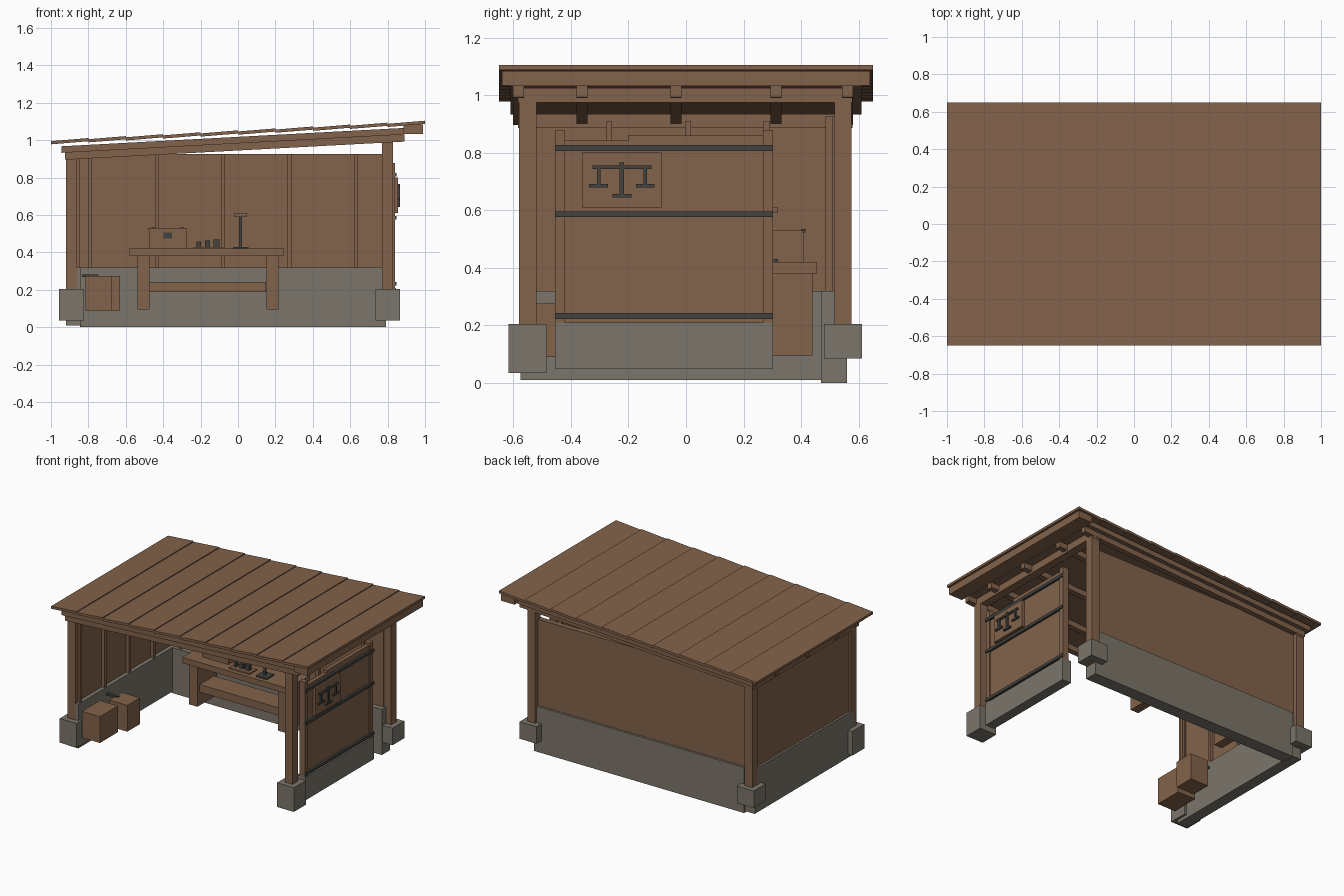
import bpy
import bmesh

cube = bpy.data.objects.get("Cube")
if cube:
    bpy.data.objects.remove(cube, do_unlink=True)


def material(name, red, green, blue):
    made = bpy.data.materials.new(name)
    made.use_nodes = True
    made.diffuse_color = (red, green, blue, 1)
    shader = made.node_tree.nodes["Principled BSDF"]
    shader.inputs["Base Color"].default_value = made.diffuse_color
    return made


WOOD = material("brown_wood", red=.225, green=.125, blue=.07)
STONE = material("grey_stone", red=.2, green=.18, blue=.145)
IRON = material("dark_iron", red=.054, green=.054, blue=.05)


def box(name, x, y, z, mat=WOOD, slope=0, hinge=0):
    """Box from (min, max) ranges; slope raises z along x, measured from hinge."""
    bm = bmesh.new()
    bmesh.ops.create_cube(bm, size=1)
    for vert in bm.verts:
        vert.co = [pair[side > 0] for side, pair in zip(vert.co, (x, y, z))]
        vert.co.z += slope * (vert.co.x - hinge)
    mesh = bpy.data.meshes.new(name)
    bm.to_mesh(mesh)
    bm.free()
    mesh.materials.append(mat)
    made = bpy.data.objects.new(name, mesh)
    bpy.context.scene.collection.objects.link(made)


def span(centre, width):
    return (centre - width / 2, centre + width / 2)


def rise(bottom, height):
    return (bottom, bottom + height)


def spread(first, last, count):
    step = (last - first) / (count - 1)
    return [first + step * index for index in range(count)]


# Shared lines of the building
sill = .32
wall_bottom = sill - .01
post_left, post_right = -.89, .8
post_front, post_back = -.55, .546
post_width, block_width = .06, .132
frame_depth = (-.583, .578)
pitch = .0535

# Stone footings
panel_front, panel_back = -.455, .303
panel_depth = (panel_front, panel_back)
panel_bottom = .21
box("back_stone_wall", x=(-.845, .79), y=(.47, .56), z=(0, sill), mat=STONE)
box("left_stone_wall", x=(-.92, -.84), y=(-.575, .55), z=(.01, sill), mat=STONE)
box("right_stone_wall", x=(.775, .845), y=panel_depth, z=(.05, panel_bottom), mat=STONE)

# Corner posts on stone blocks
for side, x, top in (("left", post_left, .92), ("right", post_right, 1)):
    for end, y, bottom in (("front", post_front, .035), ("back", post_back, .085)):
        block_top = .205
        box(f"{side}_{end}_post", x=span(x, post_width), y=span(y, post_width),
            z=(bottom, top))
        box(f"{side}_{end}_block", x=span(x, block_width), y=span(y, block_width),
            z=(bottom, block_top), mat=STONE)

# Back wall and its studs
back_top = .925
stud = .02
box("back_wall", x=(-.87, .775), y=(.508, .545), z=(wall_bottom, back_top))
for x in spread(-.79, .63, count=5):
    box("back_stud", x=span(x, stud), y=(.485, .51), z=(sill, back_top))

# Left wall and its studs
box("left_wall", x=(-.905, -.868), y=(-.525, .53), z=(wall_bottom, .887))
for y in spread(-.54, .28, count=4):
    box("left_stud", x=(-.87, -.845), y=span(y, stud), z=(sill, .91))

# Right wall: two boarded panels, edge boards and iron straps
board = .035
panel_thickness = (.805, .832)
panel_split = -.2
box("right_wall_front_panel", x=panel_thickness, y=(panel_front + board, panel_split),
    z=(panel_bottom, .842))
box("right_wall_back_panel", x=panel_thickness, y=(panel_split, panel_back - board),
    z=(panel_bottom, .862))
for y in (panel_front, panel_back - board):
    box("right_wall_edge_board", x=(.797, .84), y=rise(y, board), z=(panel_bottom, .878))
for z in (.232, .586, .816):
    box("iron_strap", x=(.83, .848), y=panel_depth, z=span(z, stud), mat=IRON)

# Hanging sign with a pair of scales
sign_centre = -.223
sign_face = .855
bar = .012
box("sign_board", x=(.835, sign_face), y=span(sign_centre, .277), z=(.61, .8))


def sign_bar(name, y, width, z):
    box(name, x=rise(sign_face, bar), y=span(y, width), z=z, mat=IRON)


beam_height, pan_height, foot_height = .75, .685, .65
sign_bar("sign_beam", sign_centre, width=.205, z=span(beam_height, bar))
sign_bar("sign_pillar", sign_centre, width=.015, z=(foot_height, .766))
sign_bar("sign_foot", sign_centre, width=.066, z=span(foot_height, bar))
for y in span(sign_centre, .162):
    sign_bar("sign_hanger", y, width=bar, z=(pan_height, beam_height))
    sign_bar("sign_pan", y, width=.065, z=span(pan_height, bar))

# Roof frame: headers, sloping purlins, deck and end board
box("right_header", x=span(post_right, post_width), y=frame_depth, z=(.975, 1.025))
box("left_header", x=span(post_left, post_width), y=frame_depth, z=(.885, .935))
purlin_bottom = .945
purlin_height = .038
deck_bottom = purlin_bottom + purlin_height
for y in (-.582, -.361, -.035, .313, .561):
    box("purlin", x=(-.925, .89), y=span(y, purlin_height),
        z=rise(purlin_bottom, purlin_height), slope=pitch)
deck_end = .885
box("roof_deck", x=(-.945, deck_end), y=(-.61, .61), z=rise(deck_bottom, board), slope=pitch)
box("roof_end_board", x=(deck_end, .99), y=(-.64, .64), z=rise(1.033, .05))

# Lapped roof planks
plank_count = 10
plank_width = 2 / plank_count
plank_thickness = .017
for index in range(plank_count):
    edge = index * plank_width - 1
    bottom = .978 + .0103 * index
    box("roof_plank", x=rise(edge, plank_width), y=(-.65, .65),
        z=rise(bottom, plank_thickness), slope=.0825, hinge=edge)

# Workbench
bench_top = .42
bench_under = .38
bench_centre = -.17
bench_seam = .363
bench_length = (-.58, .242)
box("bench_front_plank", x=bench_length, y=(.21, bench_seam), z=(bench_under, bench_top))
box("bench_back_plank", x=bench_length, y=(bench_seam, .455), z=(bench_under, bench_top))
for x in span(bench_centre + .01, .69):
    box("bench_leg", x=span(x, .064), y=(.225, .44), z=(.095, bench_under))
box("bench_stretcher", x=span(bench_centre, .64), y=(.25, .41), z=(.188, .242))

# Strongbox on the bench
chest_centre = -.376
chest_top = .522
chest_depth = (.288, .408)
box("strongbox", x=span(chest_centre, .2), y=chest_depth, z=(bench_top, chest_top))
box("strongbox_lid", x=span(chest_centre, .208), y=chest_depth, z=rise(chest_top, .008))
box("strongbox_latch", x=span(chest_centre, .047), y=(.28, .29), z=(.474, .507), mat=IRON)
for x in span(chest_centre, .152):
    box("strongbox_hinge", x=span(x, stud), y=(.4, .416), z=rise(chest_top, bar), mat=IRON)

# Weights on a tray
goods_centre = .28
goods_depth = span(goods_centre, .08)
tray_top = bench_top + .01
box("weight_tray", x=(-.237, -.078), y=goods_depth, z=(bench_top, tray_top))
for x, size in zip(spread(-.21, -.115, count=3), spread(.022, .03, count=3)):
    box("weight", x=span(x, size), y=span(goods_centre, size),
        z=rise(tray_top, size * 1.3), mat=IRON)

# Balance stand
stand_centre = .014
stand_top = .59
box("balance_base", x=span(stand_centre, .083), y=goods_depth,
    z=(bench_top, tray_top), mat=IRON)
box("balance_post", x=span(stand_centre, .015), y=span(goods_centre, .015),
    z=(tray_top, stand_top), mat=IRON)
box("balance_head", x=span(stand_centre, .067), y=goods_depth, z=rise(stand_top, stud))

# Crates by the left wall
crate_bottom = .09
crate_top = .275
box("front_crate", x=(-.815, -.675), y=(-.57, -.37), z=(crate_bottom, crate_top))
box("back_crate", x=(-.77, -.63), y=(-.33, -.19), z=(crate_bottom, crate_top))
box("crate_handle", x=(-.835, -.745), y=span(-.26, stud), z=span(crate_top, bar), mat=IRON)
